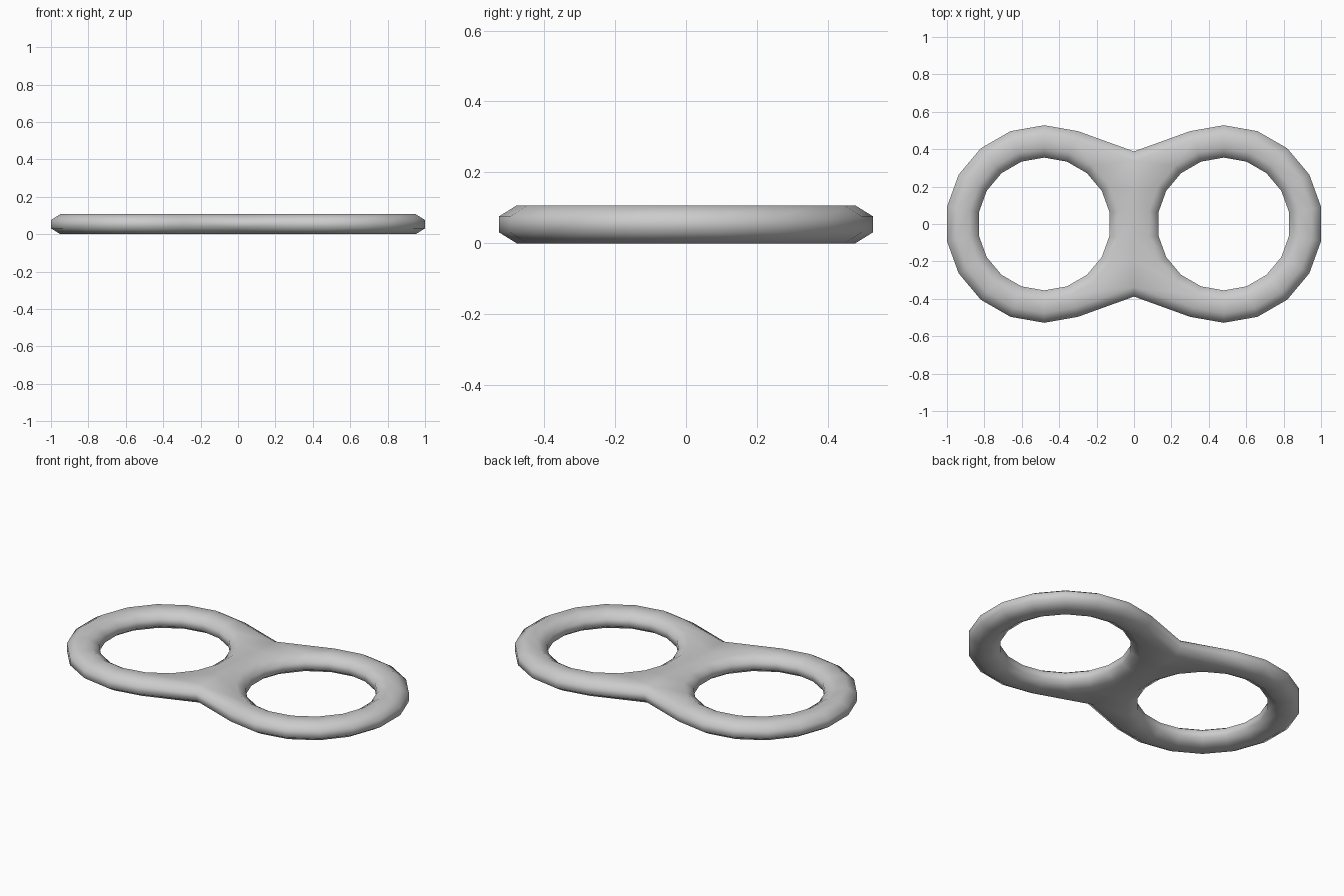
import bpy, bmesh
from math import radians, sin, cos

if "Cube" in bpy.data.objects:
    bpy.data.objects.remove(bpy.data.objects["Cube"])

CX, R_MID, HALF_W, HALF_H = 0.48, 0.4415, 0.0865, 0.0535
WAIST_Y = 0.388
SEAM_Y = {150: 0.19, 170: 0.065, 190: -0.065, 210: -0.19}
K = 1 / cos(radians(22.5))

# Octagonal cross-section: radial offset and height
profile = [(HALF_W * K * cos(radians(22.5 + 45 * j)),
            HALF_H + HALF_H * K * sin(radians(22.5 + 45 * j))) for j in range(8)]
OUTER = (0, 1, 6, 7)

bm = bmesh.new()


def station(deg):
    """One cross-section around the right-hand ring, opened at the bridge."""
    a, verts = radians(deg), []
    for j, (off, z) in enumerate(profile):
        x, y = CX + (R_MID + off) * cos(a), (R_MID + off) * sin(a)
        if j in OUTER and deg in SEAM_Y:
            if j in (0, 7):
                verts.append(None)
                continue
            x, y = 0, SEAM_Y[deg]
        elif j in OUTER and deg in (130, 230):
            x, y = 0, (WAIST_Y - (HALF_W - off)) * (1 if deg == 130 else -1)
        verts.append(bm.verts.new((x, y, z)))
    return verts


# Right ring plus half of the bridge
rings = [station((10 + 20 * k) % 360) for k in range(18)]
for k in range(18):
    a, b = rings[k], rings[(k + 1) % 18]
    on_bridge = 130 <= 10 + 20 * k < 230
    for j in range(8):
        if on_bridge and j in (0, 6, 7):
            continue
        n = (j + 1) % 8
        bm.faces.new((a[j], b[j], b[n], a[n]))

# Mirror for the left ring and weld along the bridge
left = bmesh.ops.duplicate(bm, geom=bm.verts[:] + bm.edges[:] + bm.faces[:])["geom"]
for v in left:
    if isinstance(v, bmesh.types.BMVert):
        v.co.x *= -1
bmesh.ops.remove_doubles(bm, verts=bm.verts[:], dist=0.0005)
bmesh.ops.recalc_face_normals(bm, faces=bm.faces[:])
for f in bm.faces:
    f.smooth = True

mesh = bpy.data.meshes.new("double_ring")
bm.to_mesh(mesh)
bm.free()
obj = bpy.data.objects.new("double_ring", mesh)
bpy.context.collection.objects.link(obj)
